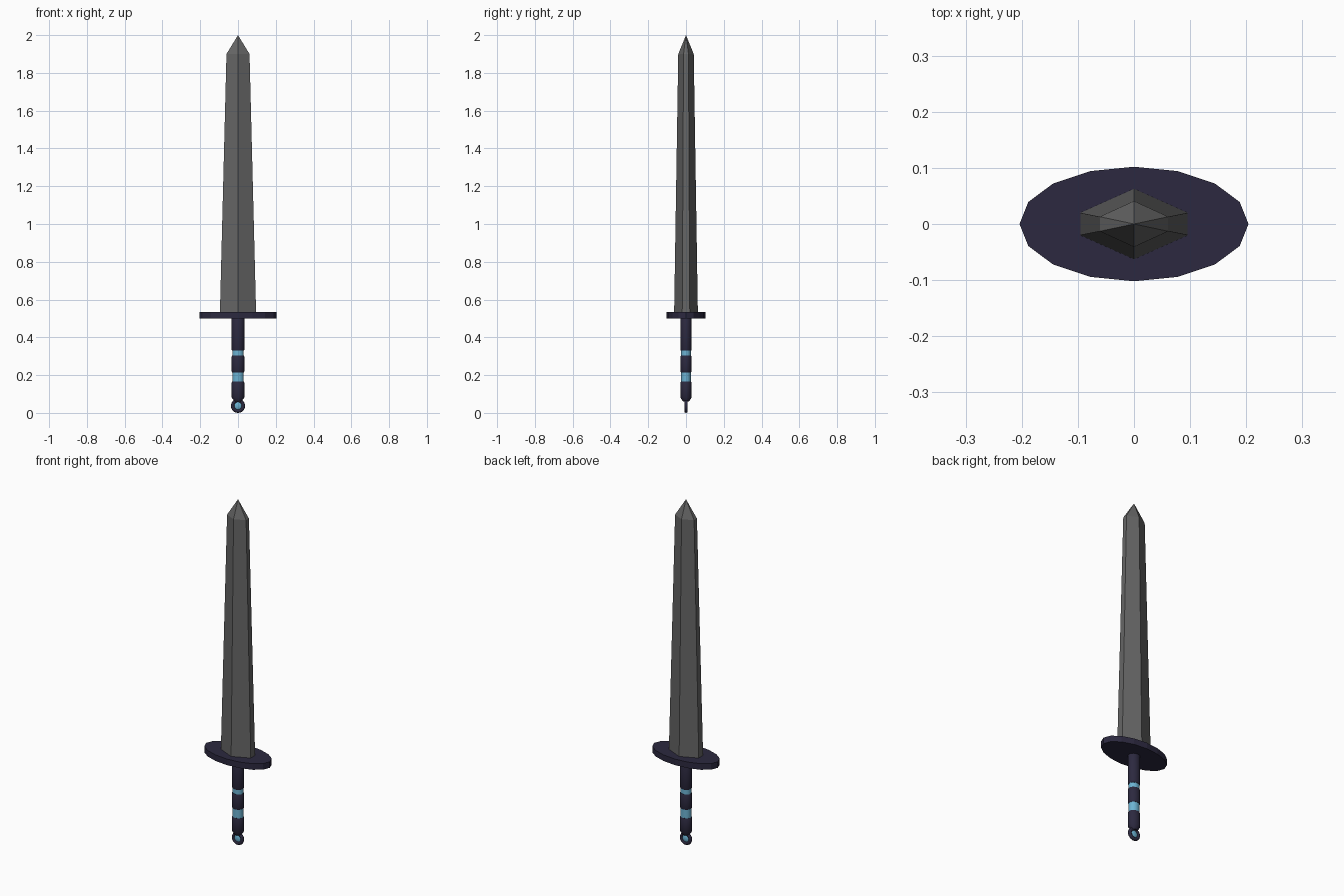
import bpy, bmesh, math

if "Cube" in bpy.data.objects:
    bpy.data.objects.remove(bpy.data.objects["Cube"])

def material(name, color):
    m = bpy.data.materials.new(name)
    m.diffuse_color = (*color, 1)
    m.use_nodes = True
    m.node_tree.nodes["Principled BSDF"].inputs["Base Color"].default_value = m.diffuse_color
    return m

DARK = material("dark_navy", (0.025, 0.022, 0.05))
BLUE = material("light_blue", (0.15, 0.45, 0.65))
STEEL = material("steel", (0.13, 0.13, 0.13))

def loft(name, sections, mat, smooth=False):
    """Join stacked rings of (x, y, z) points; a one-point ring makes a tip."""
    bm = bmesh.new()
    rings = [[bm.verts.new(p) for p in s] for s in sections]
    for a, b in zip(rings, rings[1:]):
        n = len(a)
        for i in range(n):
            j = (i + 1) % n
            bm.faces.new((a[i], a[j], b[0]) if len(b) == 1 else (a[i], a[j], b[j], b[i]))
    for ring in (rings[0], rings[-1]):
        if len(ring) > 2:
            bm.faces.new(ring)
    bmesh.ops.recalc_face_normals(bm, faces=bm.faces)
    mesh = bpy.data.meshes.new(name)
    bm.to_mesh(mesh)
    bm.free()
    obj = bpy.data.objects.new(name, mesh)
    bpy.context.collection.objects.link(obj)
    finish(obj, mat, smooth)
    return obj

def finish(obj, mat, smooth):
    obj.data.materials.append(mat)
    if smooth:
        bpy.ops.object.select_all(action='DESELECT')
        obj.select_set(True)
        bpy.context.view_layer.objects.active = obj
        bpy.ops.object.shade_smooth_by_angle(angle=math.radians(40))

def ellipse(rx, ry, z, n=16):
    return [(rx * math.cos(2 * math.pi * i / n), ry * math.sin(2 * math.pi * i / n), z)
            for i in range(n)]

def blade_section(w, edge, ridge, z):
    return [(w, -edge, z), (w, edge, z), (0, ridge, z),
            (-w, edge, z), (-w, -edge, z), (0, -ridge, z)]

# Blade: tapered six-sided body with a pointed tip
loft("blade", [blade_section(0.096, 0.02, 0.063, 0.52),
               blade_section(0.061, 0.013, 0.041, 1.9),
               [(0, 0, 2.0)]], STEEL)

# Guard: flat oval plate
loft("guard", [ellipse(0.204, 0.102, 0.5), ellipse(0.204, 0.102, 0.535)], DARK)

# Grip core showing as blue bands between the dark sleeves
loft("grip_core", [ellipse(0.030, 0.026, 0.09), ellipse(0.030, 0.026, 0.49)], BLUE, True)

# Dark sleeves with softened ends: (bottom, top, bottom end radius, bottom end height)
for i, (z0, z1, r0, h) in enumerate([(0.33, 0.505, 0.031, 0.006),
                                     (0.215, 0.303, 0.031, 0.006),
                                     (0.06, 0.165, 0.018, 0.022)]):
    k = 0.88
    loft(f"grip_sleeve_{i + 1}",
         [ellipse(r0, r0 * k, z0), ellipse(0.034, 0.034 * k, z0 + h),
          ellipse(0.034, 0.034 * k, z1 - 0.006), ellipse(0.031, 0.031 * k, z1)], DARK, True)

# Pommel ring and the gem set inside it
bpy.ops.mesh.primitive_torus_add(major_segments=24, minor_segments=10, major_radius=0.028,
                                 minor_radius=0.0095, location=(0, 0, 0.0375),
                                 rotation=(math.pi / 2, 0, 0))
ring = bpy.context.object
ring.name = "pommel_ring"
finish(ring, DARK, True)

bpy.ops.mesh.primitive_uv_sphere_add(segments=16, ring_count=8, radius=0.022,
                                     location=(0, 0, 0.0375))
gem = bpy.context.object
gem.name = "pommel_gem"
gem.scale = (1, 0.4, 1)
finish(gem, BLUE, True)
